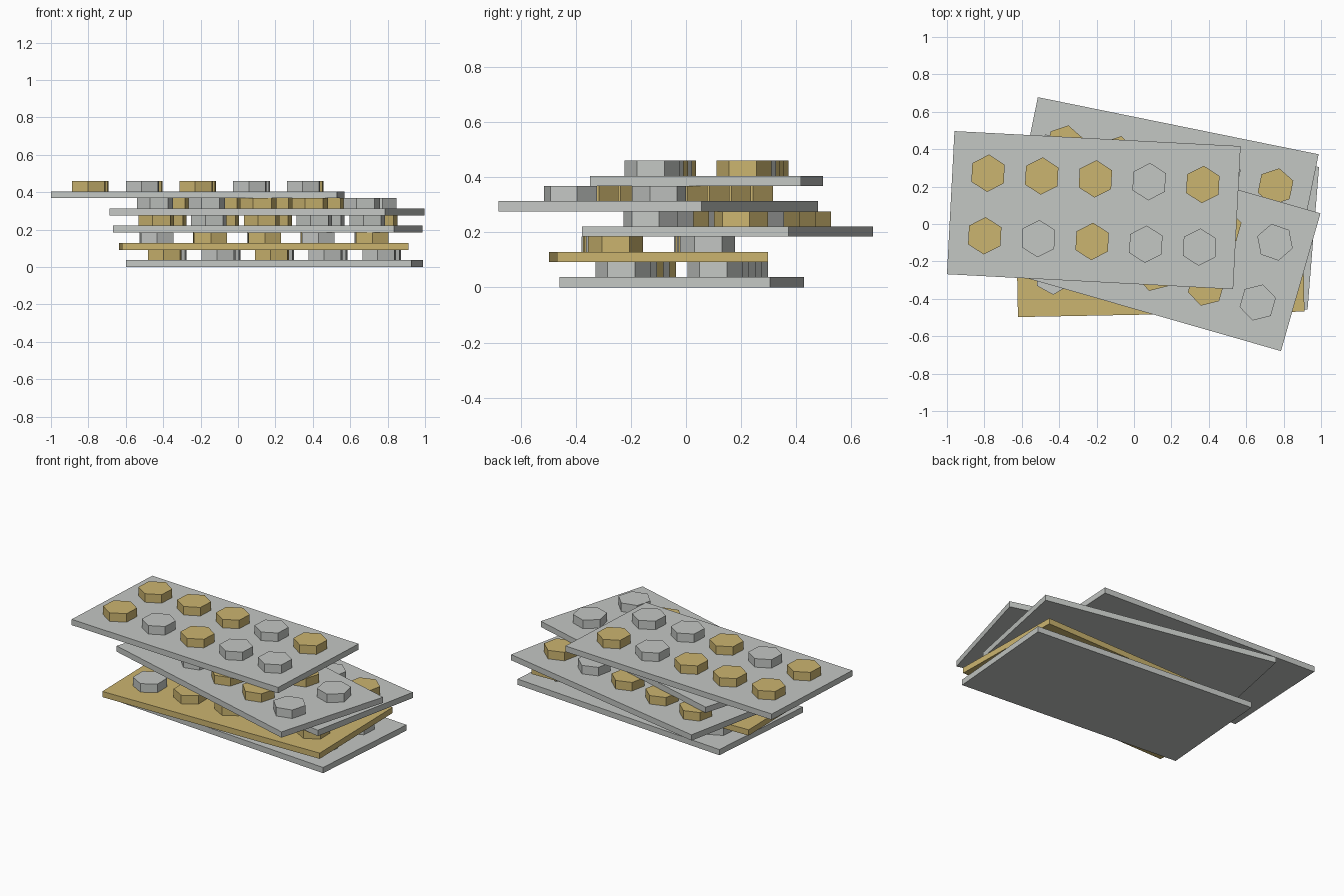
import bpy
from math import radians
from mathutils import Matrix, Vector

cube = bpy.data.objects.get("Cube")
if cube:
    bpy.data.objects.remove(cube, do_unlink=True)

LENGTH, WIDTH, THICK = 1.532, 0.766, 0.037
STUD_R, STUD_H = 0.1, 0.055
STEP_X, ROW_Y = 0.2875, 0.1675


def material(name, colour):
    mat = bpy.data.materials.new(name)
    mat.use_nodes = True
    mat.diffuse_color = colour
    mat.node_tree.nodes["Principled BSDF"].inputs["Base Color"].default_value = colour
    return mat


GREY = material("light_grey", (0.55, 0.57, 0.55, 1))
GOLD = material("gold", (0.60, 0.46, 0.16, 1))


def finish(name, matrix, mat):
    obj = bpy.context.object
    obj.name = name
    obj.matrix_world = matrix
    obj.data.materials.append(mat)


def plate(name, frame, mat):
    bpy.ops.mesh.primitive_cube_add(size=1)
    size = Matrix.Diagonal((LENGTH, WIDTH, THICK, 1))
    finish(name, frame @ Matrix.Translation((0, 0, THICK / 2)) @ size, mat)


def stud(name, frame, x, y, twist, mat):
    # Six-sided stud with a corner pointing along the short side of the plate
    bpy.ops.mesh.primitive_cylinder_add(vertices=6, radius=STUD_R, depth=STUD_H)
    place = Matrix.Translation((x, y, THICK + STUD_H / 2))
    finish(name, frame @ place @ Matrix.Rotation(radians(twist), 4, "Z"), mat)


# Plates from bottom to top: centre, turn, plate colour,
# then stud colours of the back and front rows (g = grey, o = gold)
LAYERS = [
    (0.195, -0.015, -4.6, GREY, "ggggg", "ogogg"),
    (0.138, -0.10, 1.1, GOLD, "gogog", "googo"),
    (0.16, 0.15, -11.5, GREY, "ooogo", "ogogg"),
    (0.155, -0.10, -16, GREY, "oooog", "ggoog"),
    (-0.215, 0.074, -3, GREY, "ooogo", "ogogg"),
]
TWISTS = {(3, "back", 4): 27}

for level, (cx, cy, turn, mat, back, front) in enumerate(LAYERS):
    frame = Matrix.Translation(Vector((cx, cy, level * (THICK + STUD_H))))
    frame = frame @ Matrix.Rotation(radians(turn), 4, "Z")
    plate(f"plate_{level + 1}", frame, mat)
    for row, y, codes in (("back", ROW_Y, back), ("front", -ROW_Y, front)):
        for col, code in enumerate(codes):
            stud(f"plate_{level + 1}_{row}_stud_{col + 1}", frame,
                 (col - 2) * STEP_X, y, TWISTS.get((level, row, col), 0),
                 GOLD if code == "o" else GREY)
